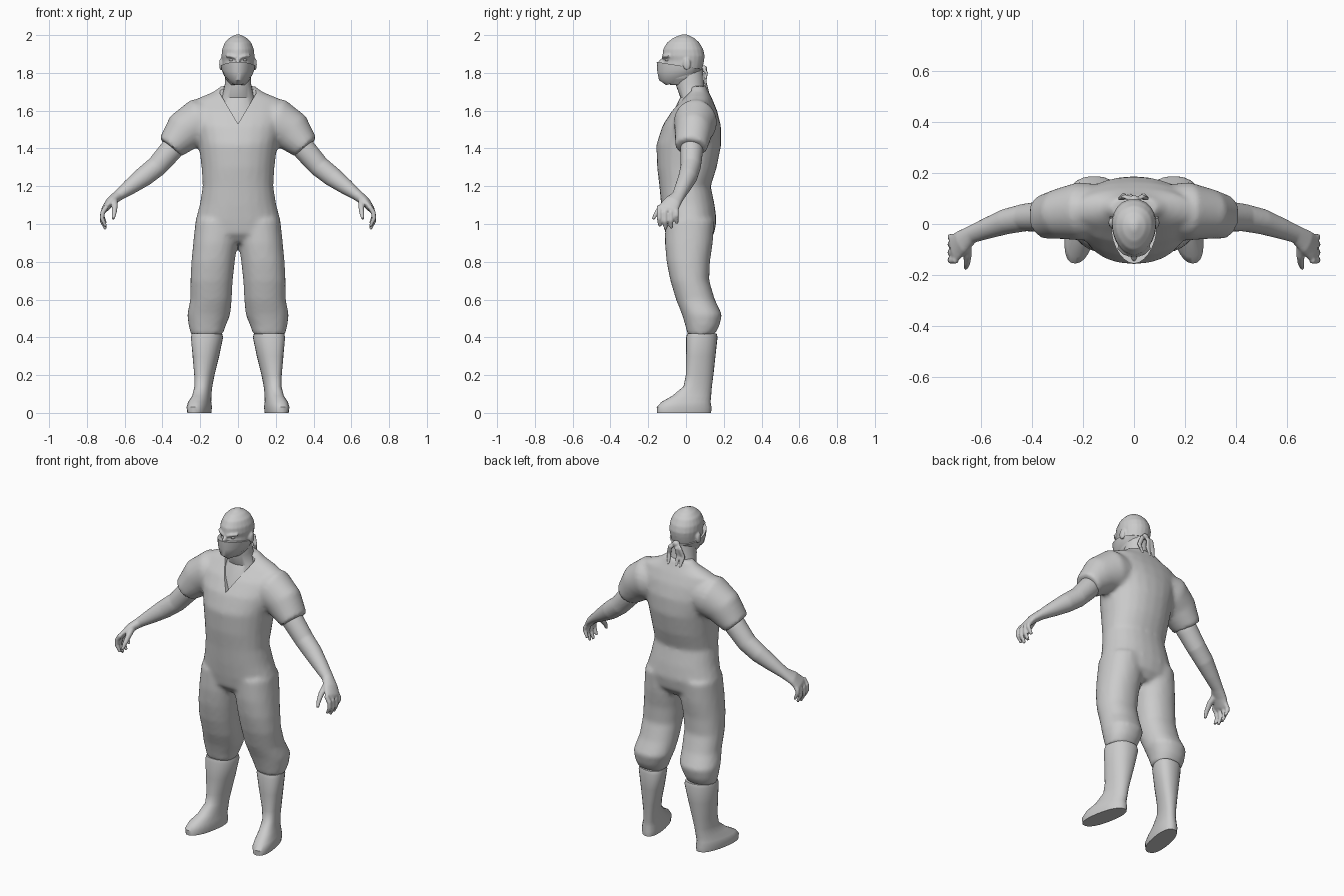
import bpy, bmesh, math
from mathutils import Vector

if "Cube" in bpy.data.objects:
    bpy.data.objects.remove(bpy.data.objects["Cube"], do_unlink=True)

GREY = (0.6, 0.6, 0.6, 1)
grey = bpy.data.materials.new("plain_grey")
grey.use_nodes = True
grey.diffuse_color = GREY
grey.node_tree.nodes["Principled BSDF"].inputs["Base Color"].default_value = GREY
SIDES = 24


def circle(power=2.0):
    """Unit superellipse points; a higher power is squarer."""
    for i in range(SIDES):
        a = math.tau * i / SIDES
        c, s = math.cos(a), math.sin(a)
        yield (math.copysign(abs(c) ** (2 / power), c),
               math.copysign(abs(s) ** (2 / power), s))


def skin(bm, rings):
    """Bridge rings of points into a closed tube."""
    rows = [[bm.verts.new(p) for p in ring] for ring in rings]
    for low, high in zip(rows, rows[1:]):
        for i in range(SIDES):
            j = (i + 1) % SIDES
            bm.faces.new((low[i], low[j], high[j], high[i]))
    bm.faces.new(rows[0][::-1])
    bm.faces.new(rows[-1])


def slices(bm, stations, power=2.0, egg=0.0, shear=0.0):
    """Stack level slices of (x, y, z, half width, half depth, optional tilt)."""
    rings = []
    for x, y, z, rx, ry, *tilt in stations:
        slope = tilt[0] if tilt else 0
        rings.append([(x + rx * c * (1 + egg * s) - shear * ry * s, y + ry * s,
                       z + slope * ry * s) for c, s in circle(power)])
    skin(bm, rings)


def sweep(bm, stations):
    """Tube along (x, y, z, radius across, radius in depth)."""
    pts = [Vector(s[:3]) for s in stations]
    rings = []
    for i, (p, s) in enumerate(zip(pts, stations)):
        t = (pts[min(i + 1, len(pts) - 1)] - pts[max(i - 1, 0)]).normalized()
        u = Vector((0, 1, 0))
        u = (u - t * u.dot(t)).normalized()
        v = t.cross(u)
        rings.append([p + v * s[3] * c + u * s[4] * d for c, d in circle()])
    skin(bm, rings)


def blob(bm, centre, size):
    """Stretched ball."""
    new = bmesh.ops.create_uvsphere(bm, u_segments=16, v_segments=10, radius=1)["verts"]
    bmesh.ops.scale(bm, vec=size, verts=new)
    bmesh.ops.translate(bm, vec=centre, verts=new)


def finish(name, bm, mirror=False, voxel=0, smooth=0, cutter=None):
    """Make the object, fuse and soften its parts, then shade it."""
    bmesh.ops.recalc_face_normals(bm, faces=bm.faces)
    mesh = bpy.data.meshes.new(name)
    bm.to_mesh(mesh)
    bm.free()
    mesh.materials.append(grey)
    ob = bpy.data.objects.new(name, mesh)
    bpy.context.collection.objects.link(ob)
    if mirror:
        ob.modifiers.new("mirror", "MIRROR").use_mirror_merge = False
    if voxel:
        fuse = ob.modifiers.new("fuse", "REMESH")
        fuse.mode, fuse.voxel_size = "VOXEL", voxel
    if smooth:
        soft = ob.modifiers.new("soften", "SMOOTH")
        soft.factor, soft.iterations = 0.5, smooth
    if cutter:
        cut = ob.modifiers.new("cut", "BOOLEAN")
        cut.operation, cut.object = "DIFFERENCE", cutter
    bpy.ops.object.select_all(action="DESELECT")
    ob.select_set(True)
    bpy.context.view_layer.objects.active = ob
    bpy.ops.object.convert(target="MESH")
    bpy.ops.object.shade_smooth_by_angle(angle=math.radians(40))
    return ob


# V neck cutter
bm = bmesh.new()
outline = [(0, 1.53), (.095, 1.69), (.095, 1.78), (-.095, 1.78), (-.095, 1.69)]
face = bm.faces.new([bm.verts.new((x, -.3, z)) for x, z in outline])
push = bmesh.ops.extrude_face_region(bm, geom=[face])["geom"]
bmesh.ops.translate(bm, vec=(0, .33, 0),
                    verts=[v for v in push if isinstance(v, bmesh.types.BMVert)])
neck_cutter = finish("neck_cutter", bm)
neck_cutter.hide_render = True

# Shirt and trousers, fused
bm = bmesh.new()
slices(bm, [(0, .02, .9, .12, .09), (0, .02, .95, .22, .13), (0, .02, 1.02, .225, .142),
            (0, .01, 1.1, .203, .142), (0, -.005, 1.2, .187, .136),
            (0, .005, 1.3, .193, .158), (0, .015, 1.42, .208, .172),
            (0, .03, 1.52, .235, .155), (0, .045, 1.6, .25, .12),
            (0, .06, 1.66, .225, .08), (0, .065, 1.7, .13, .055),
            (0, .065, 1.73, .09, .045)], power=2.2)
for side in (1, -1):
    sweep(bm, [(side * x, *rest) for x, *rest in (
        (.1, .05, 1.55, .1, .1), (.21, .05, 1.54, .125, .115),
        (.285, .04, 1.49, .11, .1), (.36, .027, 1.405, .074, .085))])
    slices(bm, [(side * x, *rest) for x, *rest in (
        (.11, .02, 1.02, .115, .13), (.12, .015, .9, .117, .127),
        (.132, .012, .8, .115, .115), (.14, .02, .7, .112, .103),
        (.143, .05, .6, .11, .103), (.155, .085, .52, .114, .106),
        (.163, .087, .46, .098, .09), (.165, .08, .415, .084, .072))], power=2.2)
finish("shirt_and_trousers", bm, voxel=.013, smooth=5, cutter=neck_cutter)

# Chest and neck inside the collar
bm = bmesh.new()
slices(bm, [(0, .02, 1.48, .16, .125), (0, .035, 1.6, .13, .1), (0, .045, 1.67, .085, .075),
            (0, .02, 1.74, .07, .075), (0, .02, 1.82, .066, .07)])
finish("chest_and_neck", bm)

# Head with brow, nose and ears
bm = bmesh.new()
slices(bm, [(0, -.025, 1.735, .04, .06), (0, -.028, 1.77, .066, .09),
            (0, -.022, 1.8, .077, .102), (0, -.016, 1.84, .082, .107),
            (0, -.01, 1.865, .084, .106), (0, -.013, 1.89, .087, .112),
            (0, -.015, 1.925, .084, .106), (0, -.015, 1.96, .07, .086),
            (0, -.012, 1.985, .046, .056), (0, -.01, 2.003, .012, .015)], egg=.12)
blob(bm, (0, -.122, 1.852), (.013, .026, .025))
for side in (1, -1):
    sweep(bm, [(side * x, y, z, .008, .01) for x, y, z in
               ((.008, -.122, 1.88), (.035, -.114, 1.889), (.062, -.088, 1.89))])
    blob(bm, (side * .09, .005, 1.845), (.01, .02, .033))
finish("head", bm, voxel=.006, smooth=3)

# Eyes
bm = bmesh.new()
blob(bm, (.033, -.096, 1.869), (.014, .014, .009))
finish("eyes", bm, mirror=True)

# Face mask with its band round the head
bm = bmesh.new()
slices(bm, [(0, -.015, 1.762, .05, .09, .3), (0, -.028, 1.785, .074, .115, .2),
            (0, -.03, 1.815, .086, .122, .06), (0, -.03, 1.838, .089, .125, -.16)], egg=.15)
finish("face_mask", bm)

# Knot and hanging tails behind the head
bm = bmesh.new()
blob(bm, (0, .095, 1.822), (.022, .018, .018))
for x in (.045, -.018, -.05):
    sweep(bm, [(0, .09, 1.825, .012, .008), (x * .7, .108, 1.8, .014, .008),
               (x, .1, 1.755, .015, .008), (x * .8, .118, 1.695, .008, .005)])
finish("mask_knot", bm, voxel=.005, smooth=2)

# Arms and hands
bm = bmesh.new()
sweep(bm, [(.28, .03, 1.48, .06, .06), (.36, .03, 1.385, .061, .06),
           (.43, .025, 1.305, .056, .054), (.5, .01, 1.25, .053, .05),
           (.57, -.015, 1.198, .042, .042), (.635, -.04, 1.15, .029, .035),
           (.675, -.07, 1.118, .025, .047), (.705, -.095, 1.08, .018, .055),
           (.712, -.098, 1.068, .012, .05)])
for y, drop in ((-.052, .03), (-.08, .005), (-.112, 0), (-.142, .015)):
    sweep(bm, [(.695, y, 1.095, .013, .014), (.717, y, 1.06, .013, .014),
               (.72, y, 1.015 + drop, .012, .013), (.7, y + .004, .972 + drop, .008, .009)])
sweep(bm, [(.655, -.085, 1.125, .018, .02), (.652, -.125, 1.095, .016, .016),
           (.655, -.155, 1.06, .013, .013), (.66, -.175, 1.025, .008, .008)])
finish("arms_and_hands", bm, mirror=True, voxel=.006, smooth=3)

# Boots
bm = bmesh.new()
slices(bm, [(.205, -.01, 0, .056, .143), (.205, -.01, .03, .06, .145),
            (.203, 0, .058, .055, .13), (.192, .03, .09, .046, .103),
            (.183, .062, .14, .044, .075), (.178, .072, .2, .051, .073),
            (.17, .078, .3, .068, .078), (.164, .084, .4, .083, .083),
            (.164, .084, .42, .078, .078)], power=2.3, shear=.18)
finish("boots", bm, mirror=True)
